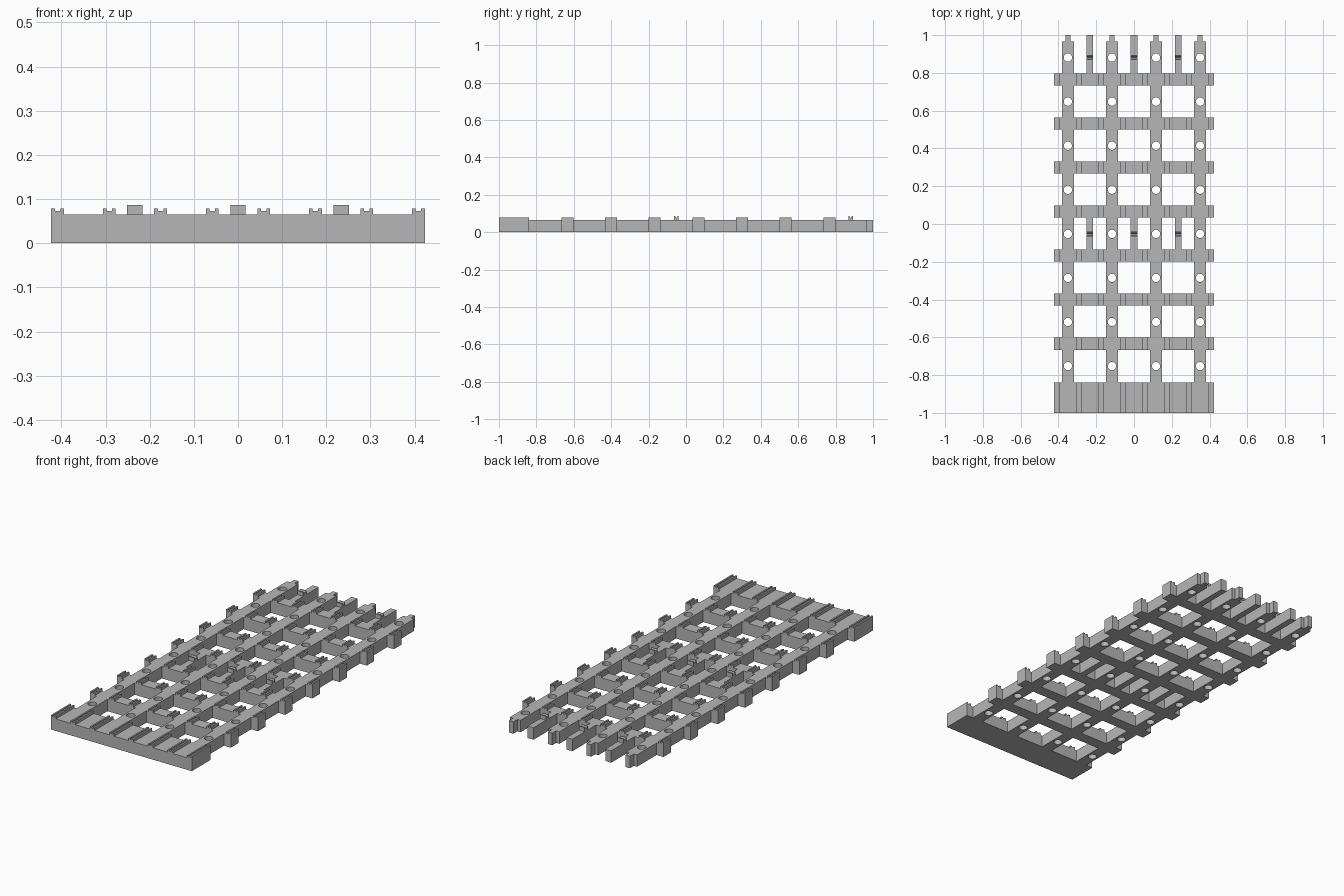
import bpy, bmesh
from mathutils import Matrix, Vector

if "Cube" in bpy.data.objects:
    bpy.data.objects.remove(bpy.data.objects["Cube"], do_unlink=True)

TOP = 0.065           # height of the flat lattice
PITCH = 0.2333        # spacing of rails and sleepers
HALF = 0.423          # half of the overall width
RAILS = [(i - 1.5) * PITCH for i in range(4)]
FINGERS = [(i - 1) * PITCH for i in range(3)]
SLEEPERS = [0.766 - i * PITCH for i in range(7)]
HOLES = [0.881 - i * PITCH for i in range(8)]
SLEEPER_HALF, RAIL_HALF, FINGER_HALF, TONGUE_HALF = 0.032, 0.032, 0.0175, 0.013
BASE_END, RAIL_END = -0.84, 0.966

grey = bpy.data.materials.new("light grey")
grey.use_nodes = True
grey.diffuse_color = (0.47, 0.47, 0.47, 1)
grey.node_tree.nodes["Principled BSDF"].inputs["Base Color"].default_value = grey.diffuse_color


def finish(bm, name):
    bmesh.ops.recalc_face_normals(bm, faces=bm.faces)
    mesh = bpy.data.meshes.new(name)
    bm.to_mesh(mesh)
    bm.free()
    mesh.materials.append(grey)
    obj = bpy.data.objects.new(name, mesh)
    bpy.context.collection.objects.link(obj)
    return obj


def add_prism(bm, points, direction):
    """Extrude a closed profile along a direction."""
    face = bm.faces.new([bm.verts.new(p) for p in points])
    out = bmesh.ops.extrude_face_region(bm, geom=[face], use_keep_orig=True)
    moved = [g for g in out["geom"] if isinstance(g, bmesh.types.BMVert)]
    bmesh.ops.translate(bm, verts=moved, vec=Vector(direction))


# Plan of the lattice, as rectangles (x0, x1, y0, y1)
plan = [(-HALF, HALF, -1, BASE_END)]
plan += [(-HALF, HALF, y - SLEEPER_HALF, y + SLEEPER_HALF) for y in SLEEPERS]
for x in RAILS:
    plan.append((x - RAIL_HALF, x + RAIL_HALF, BASE_END, RAIL_END))
    plan.append((x - TONGUE_HALF, x + TONGUE_HALF, RAIL_END, 1))
for x in FINGERS:
    plan.append((x - FINGER_HALF, x + FINGER_HALF, SLEEPERS[0], 1))
    plan.append((x - FINGER_HALF, x + FINGER_HALF, SLEEPERS[4], SLEEPERS[3]))

# Fill the covered grid cells and raise them into one solid lattice
xs = sorted({round(v, 4) for r in plan for v in r[:2]})
ys = sorted({round(v, 4) for r in plan for v in r[2:]})
bm = bmesh.new()
grid = {}


def vert(i, j):
    if (i, j) not in grid:
        grid[i, j] = bm.verts.new((xs[i], ys[j], 0))
    return grid[i, j]


for i in range(len(xs) - 1):
    for j in range(len(ys) - 1):
        cx, cy = (xs[i] + xs[i + 1]) / 2, (ys[j] + ys[j + 1]) / 2
        if any(a < cx < b and c < cy < d for a, b, c, d in plan):
            bm.faces.new([vert(i, j), vert(i + 1, j), vert(i + 1, j + 1), vert(i, j + 1)])
bmesh.ops.dissolve_limit(bm, angle_limit=0.01, verts=bm.verts, edges=bm.edges)
out = bmesh.ops.extrude_face_region(bm, geom=bm.faces[:], use_keep_orig=True)
raised = [g for g in out["geom"] if isinstance(g, bmesh.types.BMVert)]
bmesh.ops.translate(bm, verts=raised, vec=(0, 0, TOP))
lattice = finish(bm, "lattice")

# Round holes down the rails
bm = bmesh.new()
for x in RAILS:
    for y in HOLES:
        bmesh.ops.create_cone(bm, cap_ends=True, segments=24, radius1=0.022, radius2=0.022,
                              depth=0.3, matrix=Matrix.Translation((x, y, 0.03)))
cutter = finish(bm, "hole_cutter")
cutter.hide_render = True
cut = lattice.modifiers.new("holes", "BOOLEAN")
cut.operation, cut.solver, cut.object = "DIFFERENCE", "EXACT", cutter
bpy.context.view_layer.objects.active = lattice
lattice.select_set(True)
bpy.ops.object.modifier_apply(modifier=cut.name)
bpy.data.objects.remove(cutter, do_unlink=True)

# Grooved clips either side of each rail, on the base and every sleeper
rows = [(-1, BASE_END)] + [(y - SLEEPER_HALF, y + SLEEPER_HALF) for y in SLEEPERS]
outline = [(-0.0145, 0), (0.0145, 0), (0.0145, 0.014), (0.006, 0.014),
           (0.006, 0.008), (-0.006, 0.008), (-0.006, 0.014), (-0.0145, 0.014)]
bm = bmesh.new()
for y0, y1 in rows:
    for x in RAILS:
        for side in (-1, 1):
            centre = x + side * 0.0585
            add_prism(bm, [(centre + u, y0, TOP + w) for u, w in outline], (0, y1 - y0, 0))
finish(bm, "rail_clips")

# Notched teeth across the fingers
tooth = [(-0.013, 0), (0.013, 0), (0.013, 0.022), (0.008, 0.022),
         (0, 0.01), (-0.008, 0.022), (-0.013, 0.022)]
bm = bmesh.new()
for y in (HOLES[0], HOLES[4]):
    for x in FINGERS:
        add_prism(bm, [(x - FINGER_HALF, y + u, TOP + w) for u, w in tooth],
                  (2 * FINGER_HALF, 0, 0))
finish(bm, "finger_teeth")
